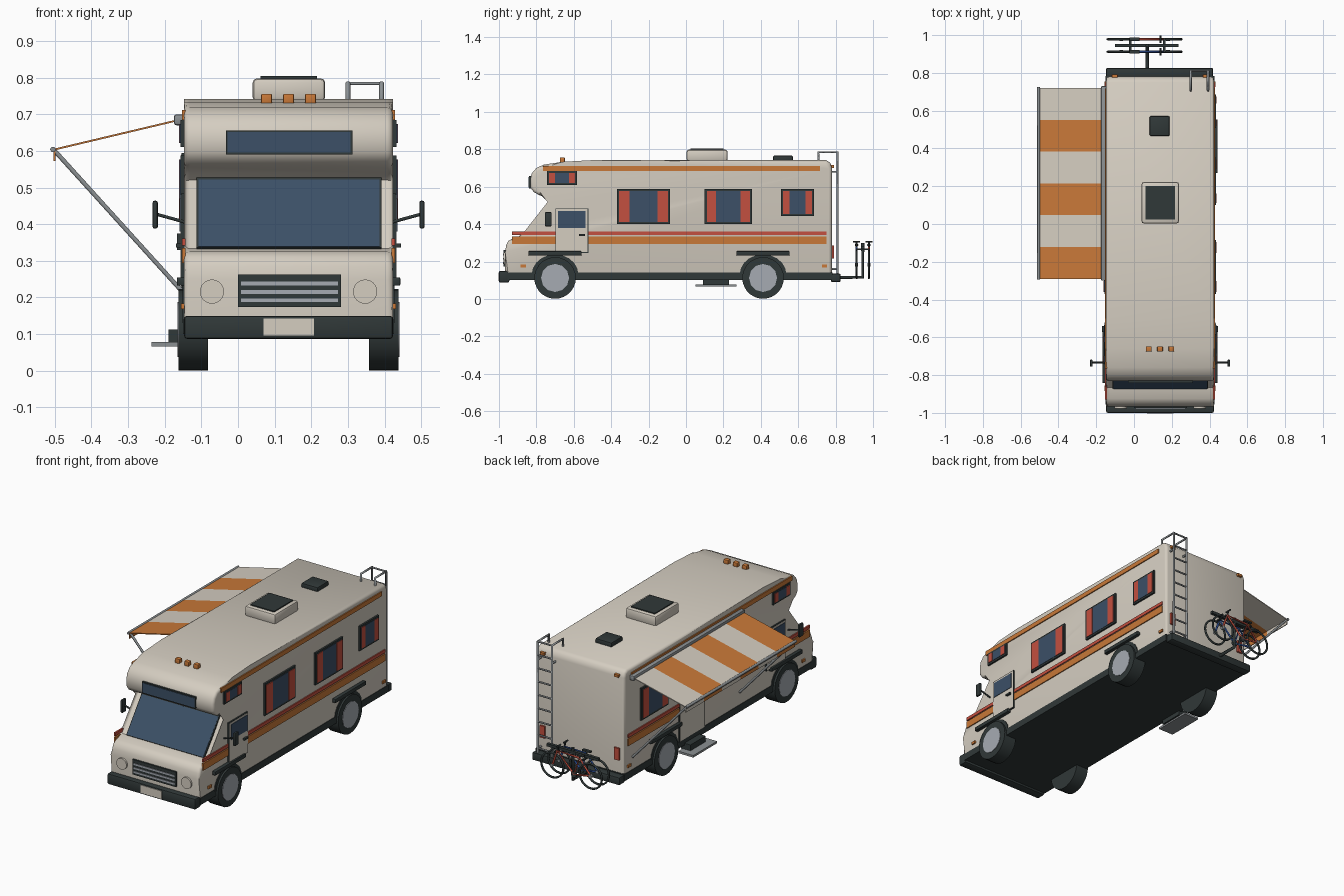
import bpy, bmesh, math
from mathutils import Vector, Matrix

cube = bpy.data.objects.get("Cube")
if cube:
    bpy.data.objects.remove(cube, do_unlink=True)

XC, HW = 0.138, 0.285          # body centre line and half width


def material(name, *rgb):
    m = bpy.data.materials.new(name)
    m.use_nodes = True
    m.diffuse_color = (*rgb, 1)
    m.node_tree.nodes["Principled BSDF"].inputs["Base Color"].default_value = (*rgb, 1)
    return m


cream = material("cream paint", 0.66, 0.61, 0.53)
orange = material("orange", 0.58, 0.19, 0.04)
red = material("red", 0.55, 0.08, 0.05)
glass = material("blue glass", 0.045, 0.08, 0.135)
dark = material("dark trim", 0.03, 0.04, 0.04)
steel = material("grey metal", 0.26, 0.28, 0.29)
hubcap = material("pale metal", 0.38, 0.41, 0.45)
blue = material("blue paint", 0.03, 0.09, 0.35)


def finish(name, bm, mat, smooth=False):
    bmesh.ops.recalc_face_normals(bm, faces=bm.faces)
    me = bpy.data.meshes.new(name)
    bm.to_mesh(me)
    bm.free()
    me.materials.append(mat)
    ob = bpy.data.objects.new(name, me)
    bpy.context.collection.objects.link(ob)
    if smooth:
        bpy.ops.object.select_all(action='DESELECT')
        ob.select_set(True)
        bpy.context.view_layer.objects.active = ob
        bpy.ops.object.shade_smooth_by_angle(angle=math.radians(40))
    return ob


def box(name, lo, hi, mat, bevel=0):
    lo, hi = Vector(lo), Vector(hi)
    bm = bmesh.new()
    bmesh.ops.create_cube(bm, size=1, matrix=Matrix.Translation((lo + hi) / 2) @ Matrix.Diagonal((*(hi - lo), 1)))
    if bevel:
        bmesh.ops.bevel(bm, geom=bm.edges[:], offset=bevel, segments=2, profile=0.5, affect='EDGES')
    return finish(name, bm, mat, bevel > 0)


def prism(name, points, axis, lo, hi, mat, bevel=0):
    """Extrude a profile along x (points are y,z) or along y (points are x,z)."""
    bm = bmesh.new()
    put = (lambda p, t: (t, *p)) if axis == 'x' else (lambda p, t: (p[0], t, p[1]))
    rings = [[bm.verts.new(put(p, t)) for p in points] for t in (lo, hi)]
    caps = [bm.faces.new(r) for r in rings]
    for i in range(len(points)):
        j = (i + 1) % len(points)
        bm.faces.new((rings[0][i], rings[0][j], rings[1][j], rings[1][i]))
    if bevel:
        rim = [e for f in caps for e in f.edges]
        bmesh.ops.bevel(bm, geom=rim, offset=bevel, segments=3, profile=0.5, affect='EDGES')
    return finish(name, bm, mat, bevel > 0)


def disc(name, centre, radius, depth, axis, mat, sides=24):
    bm = bmesh.new()
    turn = Matrix.Rotation(math.pi / 2, 4, 'Y' if axis == 'x' else 'X')
    bmesh.ops.create_cone(bm, cap_ends=True, segments=sides, radius1=radius, radius2=radius,
                          depth=depth, matrix=Matrix.Translation(centre) @ turn)
    return finish(name, bm, mat, True)


def tube(name, points, radius, mat, closed=False):
    cu = bpy.data.curves.new(name, 'CURVE')
    cu.dimensions, cu.bevel_depth, cu.bevel_resolution = '3D', radius, 1
    cu.use_fill_caps = True
    sp = cu.splines.new('POLY')
    sp.points.add(len(points) - 1)
    for p, co in zip(sp.points, points):
        p.co = (*co, 1)
    sp.use_cyclic_u = closed
    cu.materials.append(mat)
    tmp = bpy.data.objects.new(name, cu)
    ob = bpy.data.objects.new(name, bpy.data.meshes.new_from_object(tmp))
    bpy.data.objects.remove(tmp)
    bpy.context.collection.objects.link(ob)
    return ob


def side_box(name, s, y0, y1, z0, z1, out, mat, inset=0.004, bevel=0):
    """Plate on the side wall s (+1 left, -1 right), standing out by `out`."""
    xs = sorted((XC + s * (HW - inset), XC + s * (HW + out)))
    return box(name, (xs[0], y0, z0), (xs[1], y1, z1), mat, bevel)


# Body shell
profile = [(.78, .12), (.78, .70), (.772, .727), (.75, .742), (-.50, .742), (-.66, .733), (-.76, .718),
           (-.80, .70), (-.824, .672), (-.832, .64), (-.832, .597), (-.815, .572), (-.785, .555),
           (-.74, .54), (-.718, .52), (-.865, .333), (-.925, .325), (-.95, .31), (-.962, .285),
           (-.967, .25), (-.967, .12)]
prism("body_shell", profile, 'x', XC - HW, XC + HW, cream, 0.016)
box("floor_skirt", (XC - HW - .003, -.955, .10), (XC + HW + .003, .783, .14), dark)
box("front_bumper", (XC - HW, -1.0, .087), (XC + HW, -.945, .15), dark, 0.008)
box("front_plate", (.07, -1.003, .096), (.208, -.995, .142), cream)
box("rear_bumper", (XC - HW, .775, .09), (XC + HW - .005, .826, .135), dark, 0.006)

# Windscreen and cab-over window
prism("windscreen_frame", [(-.723, .523), (-.728, .527), (-.872, .336), (-.862, .326)], 'x', -.113, .391, dark)
prism("windscreen", [(-.725, .519), (-.732, .522), (-.873, .339), (-.862, .333)], 'x', -.108, .386, glass)
box("cab_over_window_frame", (-.033, -.839, .590), (.312, -.828, .656), dark)
box("cab_over_window", (-.028, -.842, .595), (.307, -.83, .651), glass)

# Grille and headlights
box("grille", (0, -.975, .174), (.281, -.96, .262), dark)
for z in (.192, .215, .238):
    box("grille_bar", (.008, -.979, z - .005), (.273, -.97, z + .005), hubcap)
for s in (-1, 1):
    disc("headlight", (XC + s * .209, -.969, .216), .033, .016, 'y', cream)

# Roof fittings
for x in (-.06, 0, .06):
    box("roof_marker", (XC + x - .015, -.675, .725), (XC + x + .015, -.648, .756), orange, .004)
box("air_conditioner", (.04, .003, .735), (.238, .222, .798), cream, 0.012)
box("air_conditioner_grille", (.062, .025, .79), (.216, .20, .804), dark)
box("roof_vent", (.083, .466, .735), (.188, .571, .766), dark, .006)


def window(s, y0, y1, z0, z1):
    side_box("window_frame", s, y0, y1, z0, z1, .010, dark)
    a, w = .011, (y1 - y0) * .2
    side_box("window_glass", s, y0 + a, y1 - a, z0 + a, z1 - a, .012, glass)
    for c0, c1 in ((y0 + a, y0 + a + w), (y1 - a - w, y1 - a)):
        side_box("curtain", s, c0, c1, z0 + a, z1 - a, .014, red)


# Both side walls
for s in (-1, 1):
    side_box("red_stripe", s, -.93, .75, .342, .361, .006, red)
    side_box("orange_stripe", s, -.93, .75, .294, .335, .006, orange)
    side_box("upper_stripe", s, -.765, .717, .685, .711, .006, orange)
    side_box("cab_door_edge", s, -.699, -.522, .246, .484, .008, dark)
    side_box("cab_door", s, -.695, -.526, .25, .48, .010, cream)
    side_box("cab_door_window", s, -.685, -.536, .38, .47, .013, glass)
    side_box("cab_door_handle", s, -.573, -.54, .337, .347, .022, dark)
    window(s, -.743, -.583, .61, .684)
    window(s, -.37, -.085, .40, .588)
    for y in (-.87, .74):
        side_box("side_marker", s, y - .014, y + .014, .168, .183, .008, orange)
    # Wheels and arches
    for y in (-.70, .412):
        x = XC + s * .26
        disc("tyre", (x, y, .112), .111, .08, 'x', dark, 28)
        disc("hub", (x + s * .037, y, .112), .075, .012, 'x', hubcap, 12)
        side_box("arch_flare", s, y - .142, y + .142, .232, .255, .020, dark, bevel=.004)
        arch = [(y + .125 * math.cos(a), .13 + .108 * math.sin(a))
                for a in (math.pi * i / 10 for i in range(11))]
        prism("wheel_arch", arch, 'x', *sorted((XC + s * .2, XC + s * (HW + .004))), dark)
    # Door mirror
    mx = XC + s * .364
    tube("mirror_arm", [(XC + s * .28, -.735, .405), (mx, -.732, .428)], .005, dark)
    box("mirror", (mx - .007, -.755, .388), (mx + .007, -.718, .464), dark, .005)
    # Rear lights
    lx = XC + s * .24
    box("tail_light", (lx - .016, .775, .215), (lx + .016, .79, .285), red)
    box("rear_marker", (lx - .014, .775, .70), (lx + .014, .792, .715), orange)

window(1, .10, .353, .40, .588)
window(1, .508, .685, .444, .588)
window(-1, .385, .635, .40, .588)

# Entry door and step
side_box("entry_door_edge", -1, .046, .279, .136, .594, .007, dark)
side_box("entry_door", -1, .05, .275, .14, .59, .009, cream)
side_box("entry_door_window", -1, .10, .225, .43, .56, .012, glass)
side_box("entry_handle", -1, .065, .08, .33, .375, .02, dark)
box("step_bracket", (-.19, .09, .075), (-.13, .23, .112), dark)
box("entry_step", (-.236, .05, .066), (-.14, .27, .078), steel)

# Awning: striped cloth with a hanging edge, roller, bar and arms
cloth = [(-.165, .686), (-.503, .606), (-.503, .572), (-.498, .572), (-.498, .602), (-.165, .681)]
y0, band = -.29, 1.01 / 6
for i in range(6):
    prism("awning_band", cloth, 'y', y0 + i * band, y0 + (i + 1) * band, cream if i % 2 else orange)
box("awning_roller", (-.175, -.30, .67), (-.143, .73, .70), steel, .007)
tube("awning_bar", [(-.505, -.295, .604), (-.505, .725, .604)], .008, steel)
for y in (-.28, .71):
    tube("awning_arm", [(-.50, y, .60), (-.152, y, .216)], .007, steel)

# Rear ladder
rails = (.30, .392)
for x in rails:
    tube("ladder_rail", [(x, .81, .12), (x, .81, .785), (x, .708, .785), (x, .708, .735)], .007, steel)
    for z in (.16, .68):
        tube("ladder_mount", [(x, .77, z), (x, .81, z)], .006, steel)
for i in range(9):
    z = .16 + i * .078
    tube("ladder_rung", [(rails[0], .81, z), (rails[1], .81, z)], .005, steel)

# Bicycle rack
tube("rack_post", [(.07, .81, .115), (.07, .945, .115), (.07, .945, .30)], .010, dark)
box("rack_bar", (-.10, .936, .268), (.235, .954, .284), dark)
for x in (-.02, .16):
    box("rack_clamp", (x - .006, .908, .262), (x + .006, .985, .27), dark)


def bicycle(y, paint):
    back, front, r, zc = -.068, .18, .072, .183
    for x in (back, front):
        ring = [(x + r * math.cos(a), y, zc + r * math.sin(a))
                for a in (math.tau * i / 24 for i in range(24))]
        tube("bicycle_tyre", ring, .006, dark, True)
        disc("bicycle_hub", (x, y, zc), .010, .016, 'y', steel, 10)
    rear, fork, crank = (back, y, zc), (front, y, zc), (.04, y, .165)
    seat, head = (.005, y, .27), (.148, y, .275)
    for path in ([rear, crank, seat, rear], [seat, head, crank], [head, fork]):
        tube("bicycle_frame", path, .006, paint)
    tube("handlebar_stem", [head, (.14, y, .305)], .005, dark)
    tube("handlebar", [(.14, y - .019, .305), (.14, y + .019, .305)], .005, dark)
    box("saddle", (-.025, y - .009, .282), (.03, y + .009, .293), dark, .003)
    tube("seat_post", [seat, (.002, y, .285)], .005, dark)
    disc("crank_wheel", (.04, y, .165), .018, .01, 'y', dark, 14)


bicycle(.912, blue)
bicycle(.978, red)
